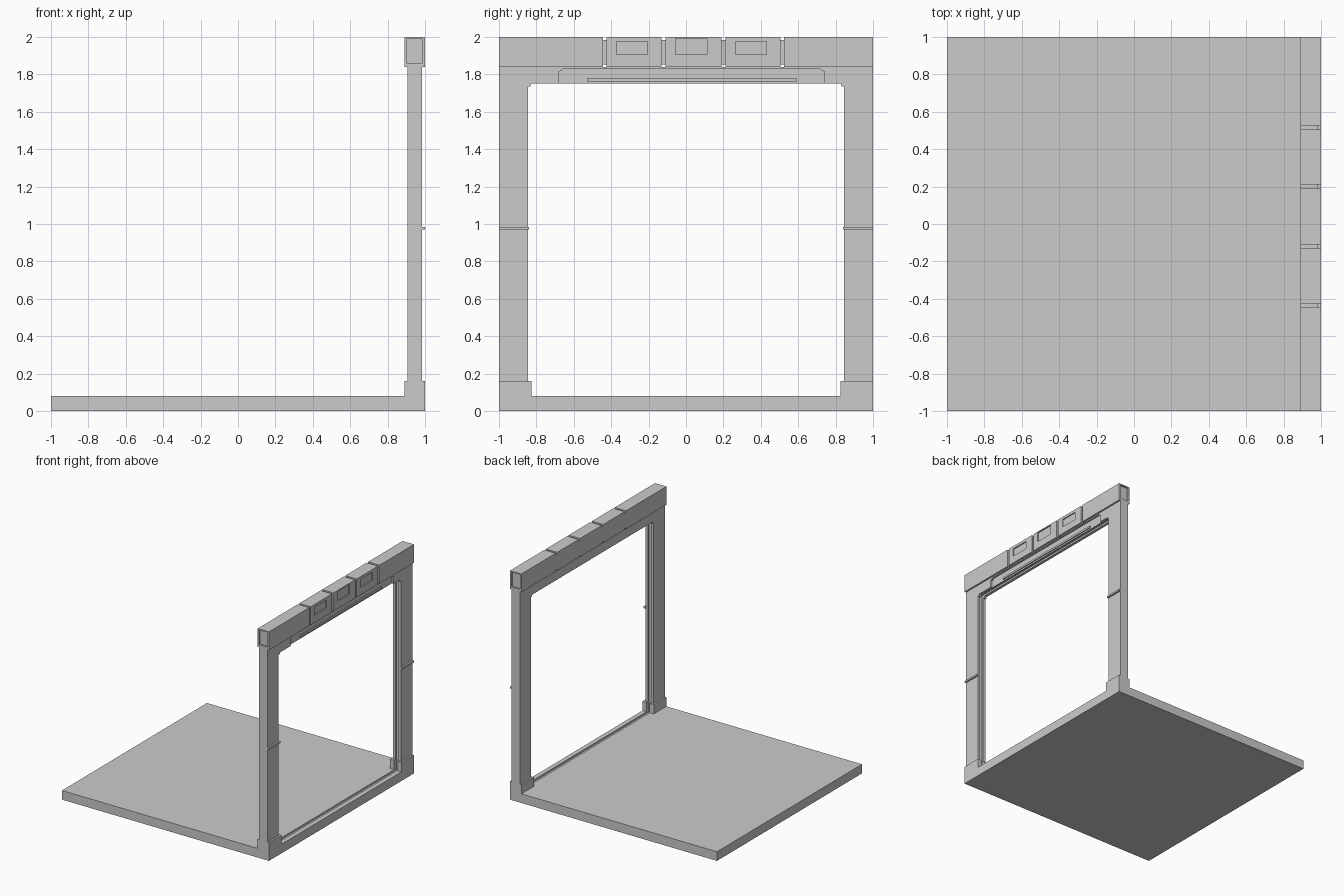
import bpy, bmesh

if "Cube" in bpy.data.objects:
    bpy.data.objects.remove(bpy.data.objects["Cube"])


def prism(name, pts, axis, a, b, cutter=False):
    """Extrude a 2D profile from a to b: axis 'x' takes (y, z), axis 'y' takes (x, z)."""
    bm = bmesh.new()
    put = (lambda p: (a, p[0], p[1])) if axis == 'x' else (lambda p: (p[0], a, p[1]))
    face = bm.faces.new([bm.verts.new(put(p)) for p in pts])
    ext = bmesh.ops.extrude_face_region(bm, geom=[face])
    vec = (b - a, 0, 0) if axis == 'x' else (0, b - a, 0)
    bmesh.ops.translate(bm, vec=vec,
                        verts=[v for v in ext['geom'] if isinstance(v, bmesh.types.BMVert)])
    bmesh.ops.recalc_face_normals(bm, faces=bm.faces)
    me = bpy.data.meshes.new(name)
    bm.to_mesh(me)
    bm.free()
    ob = bpy.data.objects.new(name, me)
    bpy.context.collection.objects.link(ob)
    ob.hide_render = cutter
    if cutter:
        ob.display_type = 'WIRE'
        ob.hide_set(True)
    return ob


def box(name, x, y, z, cutter=False):
    pts = [(y[0], z[0]), (y[1], z[0]), (y[1], z[1]), (y[0], z[1])]
    return prism(name, pts, 'x', x[0], x[1], cutter)


def cut(ob, cutter):
    m = ob.modifiers.new("cut", 'BOOLEAN')
    m.operation, m.solver, m.object = 'DIFFERENCE', 'EXACT', cutter


# Track channel running around the inside of the opening
track = box("track_cutter", (0.93, 0.96), (-0.86, 0.86), (0.065, 1.765), True)

# Floor slab
floor = box("floor_slab", (-1, 1), (-1, 1), (0, 0.08))
cut(floor, track)

# Door frame: two posts and a lintel with small stepped corners
half = [(1, 0.08), (1, 1.84)]
inner = [(0.84, 1.735), (0.832, 1.735), (0.828, 1.75)]
profile = ([(0.845, 0.08)] + half + [(-y, z) for y, z in reversed(half)]
           + [(-0.845, 0.08), (-0.845, 1.735)]
           + [(-y, z) for y, z in inner[1:]] + inner[:0:-1] + [(0.845, 1.735)])
frame = prism("door_frame", profile, 'x', 0.905, 0.985)
cut(frame, track)

# Recess in the front of the lintel, with a rail strip
recess = prism("lintel_recess_cutter",
               [(-0.68, 1.7), (0.74, 1.7), (0.74, 1.815), (0.725, 1.82), (0.72, 1.83),
                (-0.66, 1.83), (-0.665, 1.82), (-0.68, 1.815)], 'x', 0.968, 1.02, True)
cut(frame, recess)
box("lintel_rail", (0.96, 0.977), (-0.53, 0.59), (1.763, 1.78))

# Post bases and bands
for side, s in (("left", -1), ("right", 1)):
    base = box("post_base_" + side, (0.89, 1), sorted((s * 0.827, s)), (0, 0.16))
    cut(base, track)
    box("post_band_" + side, (0.98, 1), sorted((s * 0.84, s)), (0.97, 0.985))

# Header beam
beam = box("header_beam", (0.89, 1), (-1, 1), (1.84, 2))

# Joint grooves wrapping top, front and underside
wrap = [(0.87, 1.985), (0.985, 1.985), (0.985, 1.852), (0.87, 1.852),
        (0.87, 1.82), (1.02, 1.82), (1.02, 2.02), (0.87, 2.02)]
for i, y in enumerate((-0.435, -0.12, 0.2, 0.515)):
    cut(beam, prism(f"joint_cutter_{i}", wrap, 'y', y - 0.01, y + 0.01, True))

# Sunken panels on the three middle blocks
for i, (y, z) in enumerate(((-0.288, 1.94), (0.028, 1.948), (0.347, 1.94))):
    h = 0.043 if i == 1 else 0.035
    cut(beam, box(f"panel_cutter_{i}", (0.99, 1.02), (y - 0.083, y + 0.083), (z - h, z + h), True))

# Sunken ends of the beam
for i, s in enumerate((-1, 1)):
    cut(beam, box(f"end_cutter_{i}", (0.902, 0.987), sorted((s * 0.985, s * 1.02)),
                  (1.862, 1.99), True))
